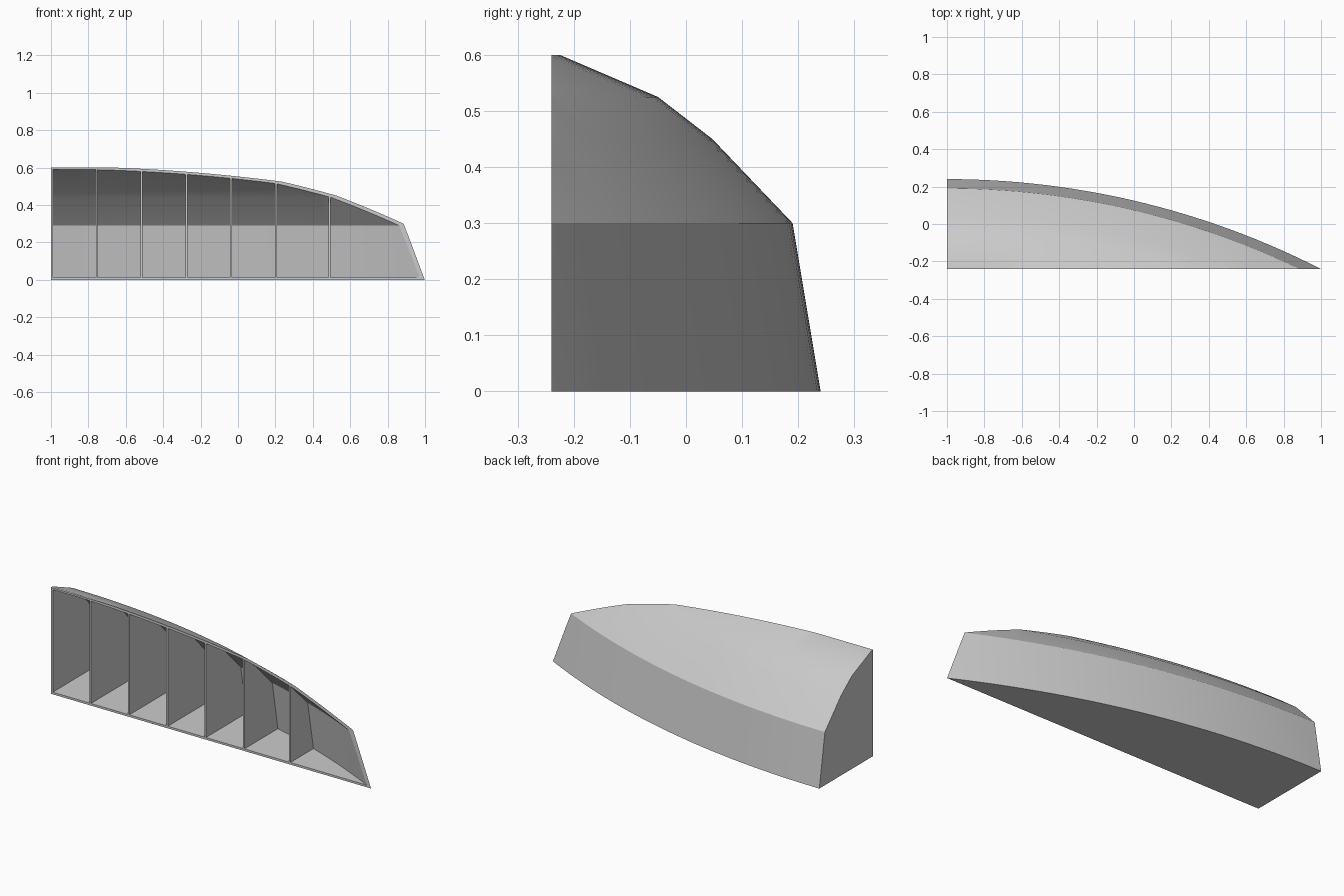
import bpy, bmesh, math
from mathutils import Vector

if "Cube" in bpy.data.objects:
    bpy.data.objects.remove(bpy.data.objects["Cube"], do_unlink=True)

RADIUS, CENTRE_Y, FRONT = 4.4, -4.16, -0.24
THICK = 0.01
# Roof and wall section: distance in from the rim, height
PROFILE = [(0, 0), (0.05, 0.3), (0.193, 0.45), (0.29, 0.525), (0.465, 0.6), (0.6, 0.6)]

grey = bpy.data.materials.new("plain grey")
grey.use_nodes = True
colour = (0.6, 0.6, 0.6, 1)
grey.diffuse_color = colour
grey.node_tree.nodes["Principled BSDF"].inputs["Base Color"].default_value = colour


def inset(t):
    return [(d + t, max(z - t, 0)) for d, z in PROFILE]


def sweep(section, steps=30, sweep_angle=math.radians(30)):
    """Sweep a closed section around the arc of the curved wall."""
    bm = bmesh.new()
    rings = []
    for i in range(steps + 1):
        a = sweep_angle * i / steps
        rings.append([bm.verts.new((-1 + (RADIUS - d) * math.sin(a),
                                    CENTRE_Y + (RADIUS - d) * math.cos(a), z))
                      for d, z in section])
    n = len(section)
    for r0, r1 in zip(rings, rings[1:]):
        for j in range(n):
            k = (j + 1) % n
            bm.faces.new((r0[j], r0[k], r1[k], r1[j]))
    bm.faces.new(rings[0])
    bm.faces.new(rings[-1])
    return bm


def cut(bm, point, normal):
    """Remove everything on the normal side of a plane and cap the hole."""
    geom = bm.verts[:] + bm.edges[:] + bm.faces[:]
    bmesh.ops.bisect_plane(bm, geom=geom, dist=1e-6, plane_co=Vector(point),
                           plane_no=Vector(normal), clear_outer=True)
    rim = [e for e in bm.edges if e.is_boundary]
    if rim:
        bmesh.ops.holes_fill(bm, edges=rim, sides=0)


def finish(name, bm):
    bmesh.ops.recalc_face_normals(bm, faces=bm.faces[:])
    mesh = bpy.data.meshes.new(name)
    bm.to_mesh(mesh)
    bm.free()
    mesh.materials.append(grey)
    ob = bpy.data.objects.new(name, mesh)
    bpy.context.collection.objects.link(ob)
    bpy.ops.object.select_all(action='DESELECT')
    ob.select_set(True)
    bpy.context.view_layer.objects.active = ob
    bpy.ops.object.shade_smooth_by_angle(angle=math.radians(25))


def slab(name, planes):
    """Slice a plate out of the solid that fills the shell."""
    bm = sweep(inset(THICK / 2) + [(0.6 + THICK / 2, 0)])
    cut(bm, (0, FRONT, 0), (0, -1, 0))
    for point, normal in planes:
        cut(bm, point, normal)
    finish(name, bm)


# Curved back wall and roof
shell = sweep(PROFILE + inset(THICK)[::-1])
cut(shell, (0, FRONT, 0), (0, -1, 0))
finish("curved_shell", shell)

# Floor and flat end wall
slab("floor", [((0, 0, 0.012), (0, 0, 1))])
slab("end_wall", [((-0.988, 0, 0), (1, 0, 0))])

# Upright dividers
for i, x in enumerate((-0.755, -0.515, -0.275, -0.037, 0.203, 0.49)):
    slab(f"divider_{i + 1}", [((x - 0.005, 0, 0), (-1, 0, 0)),
                              ((x + 0.005, 0, 0), (1, 0, 0))])
